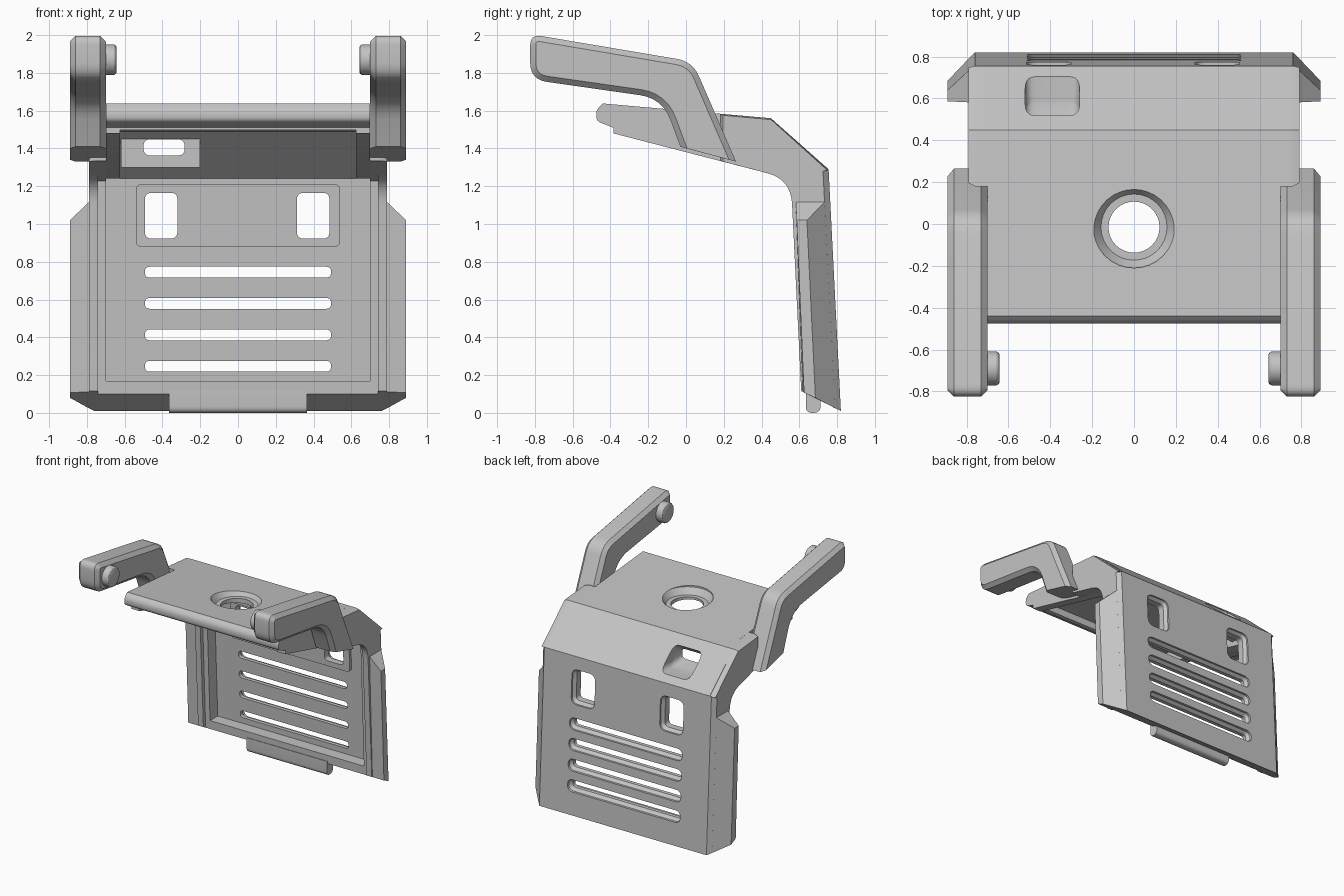
import bpy, bmesh, math
from mathutils import Vector

if "Cube" in bpy.data.objects:
    bpy.data.objects.remove(bpy.data.objects["Cube"], do_unlink=True)

grey = bpy.data.materials.new("plain_grey")
grey.use_nodes = True
COLOR = (0.55, 0.55, 0.55, 1)
grey.diffuse_color = COLOR
grey.node_tree.nodes["Principled BSDF"].inputs["Base Color"].default_value = COLOR

LEAN = -0.044      # forward lean of the back panel per unit of height


def rounded(corners, steps=5):
    """Fillet a polygon given as (u, v, reach of the fillet)."""
    out = []
    for i, (u, v, r) in enumerate(corners):
        p = Vector((u, v))
        if not r:
            out.append(p)
            continue
        a = p + (Vector(corners[i - 1][:2]) - p).normalized() * r
        b = p + (Vector(corners[(i + 1) % len(corners)][:2]) - p).normalized() * r
        for k in range(steps + 1):
            t = k / steps
            out.append(a * (1 - t) ** 2 + p * 2 * t * (1 - t) + b * t * t)
    return out


def rect(u0, u1, v0, v1, r):
    return rounded([(u0, v0, r), (u1, v0, r), (u1, v1, r), (u0, v1, r)])


def circle(r, cu, cv, n=32):
    return [(cu + r * math.cos(math.tau * i / n), cv + r * math.sin(math.tau * i / n))
            for i in range(n)]


def inset(poly, d):
    """Offset a polygon inwards by d with mitred corners."""
    n = len(poly)
    area = sum(poly[i - 1][0] * poly[i][1] - poly[i][0] * poly[i - 1][1] for i in range(n))
    s = 1 if area > 0 else -1
    out = []
    for i in range(n):
        p = Vector(poly[i])
        e = (p - Vector(poly[i - 1])).normalized()
        f = (Vector(poly[(i + 1) % n]) - p).normalized()
        m = Vector((-e.y - f.y, e.x + f.x)) * s
        out.append(p + m * (d * 2 / m.length_squared))
    return out


def loft(name, axis, layers, lean=0, mirror=False):
    """Join matching cross-sections stacked along an axis into a closed solid."""
    bm = bmesh.new()
    rings = []
    for pos, poly in layers:
        ring = []
        for u, v in poly:
            co = {"x": (pos, u, v), "y": (u, pos + lean * v, v), "z": (u, v, pos)}[axis]
            ring.append(bm.verts.new(co))
        rings.append(ring)
    n = len(rings[0])
    for a, b in zip(rings, rings[1:]):
        for i in range(n):
            j = (i + 1) % n
            bm.faces.new((a[i], a[j], b[j], b[i]))
    bm.faces.new(rings[0])
    bm.faces.new(rings[-1])
    bmesh.ops.recalc_face_normals(bm, faces=bm.faces)
    if mirror:
        dup = bmesh.ops.duplicate(bm, geom=bm.verts[:] + bm.edges[:] + bm.faces[:])["geom"]
        for v in dup:
            if isinstance(v, bmesh.types.BMVert):
                v.co.x = -v.co.x
        bmesh.ops.reverse_faces(bm, faces=[f for f in dup if isinstance(f, bmesh.types.BMFace)])
    me = bpy.data.meshes.new(name)
    bm.to_mesh(me)
    bm.free()
    me.materials.append(grey)
    ob = bpy.data.objects.new(name, me)
    bpy.context.collection.objects.link(ob)
    return ob


def cut(ob, cutters):
    for c in cutters:
        m = ob.modifiers.new("cut", "BOOLEAN")
        m.operation, m.solver, m.object = "DIFFERENCE", "EXACT", c
        bpy.context.view_layer.objects.active = ob
        bpy.ops.object.modifier_apply(modifier=m.name)


def front_y(z):
    return 0.644 + LEAN * z


def under_z(y):
    return 1.48 - 0.26 * (y + 0.38)


# Body: back panel, sloped shoulder and roof with a rounded nose
body_profile = rounded([
    (0.82, 0.01, 0), (0.755, 1.29, 0), (0.45, 1.56, 0), (-0.44, 1.638, 0),
    (-0.475, 1.605, 0.025), (-0.475, 1.545, 0.025), (-0.385, 1.51, 0), (-0.385, 1.48, 0),
    (0.59, under_z(0.59), 0), (front_y(0.1), 0.1, 0)])
body = loft("body", "x", [(-0.7, body_profile), (0.7, body_profile)])

# Raised plate around the two windows
plate = loft("window_plate", "y", [(s, rect(-0.54, 0.54, 0.88, 1.21, 0.03))
                                   for s in (0.72, 0.76)], LEAN)

# Block behind the shoulder window
block_profile = [(0.451, 1.3), (0.451, 1.45), (0.5, 1.46), (0.66, 1.32), (0.66, 1.3)]
block = loft("window_block", "x", [(-0.62, block_profile), (-0.2, block_profile)])

# Openings through the back panel, wider at the back
panel_cutters = []
openings = [rect(-0.493, 0.493, z - 0.029, z + 0.029, 0.028)
            for z in (0.247, 0.413, 0.58, 0.745)]
openings += [rect(x - 0.086, x + 0.086, 0.923, 1.165, 0.035) for x in (-0.407, 0.398)]
for shape in openings:
    wide = inset(shape, -0.02)
    panel_cutters.append(loft("opening_cutter", "y", [
        (0.5, shape), (0.775, shape), (0.8, wide), (0.9, wide)], LEAN))

# Panel recess, hollow under the roof, shoulder window and stepped round hole
recess = [(0.5, 0.17), (front_y(0.17) + 0.1, 0.17),
          (front_y(1.24) + 0.1, 1.24), (0.5, 1.24)]
hollow = [(-0.4, 1.2), (-0.4, 1.497), (-0.35, 1.497), (-0.35, 1.555),
          (0.405, 1.49), (0.689, 1.24), (0.689, 1.2)]
window_in = rect(-0.5, -0.283, 1.363, 1.448, 0.035)
window_out = rect(-0.52, -0.26, 1.335, 1.5, 0.05)
window_cutter = loft("window_cutter", "y", [
    (0.35, window_in), (0.46, window_in), (0.52, window_out), (0.9, window_out)])
body_cutters = [
    loft("recess_cutter", "x", [(-0.72, recess), (0.72, recess)]),
    loft("hollow_cutter", "x", [(-0.625, hollow), (0.625, hollow)]),
    loft("hole_cutter", "z", [(z, circle(r, 0, -0.015)) for z, r in (
        (1.2, 0.122), (1.555, 0.122), (1.555, 0.158), (1.605, 0.195), (1.7, 0.195))]),
    window_cutter,
]
cut(body, body_cutters + panel_cutters)
cut(plate, panel_cutters)
cut(block, [window_cutter])
for c in body_cutters + panel_cutters:
    bpy.data.objects.remove(c, do_unlink=True)

# Side walls beside the panel
wall = [(0.82, 0.01), (0.755, 1.29), (0.45, 1.56), (0.18, 1.583), (0.18, under_z(0.18)),
        (0.59, under_z(0.59)), (front_y(0.1), 0.1)]
parts = [body, plate, block, loft("side_walls", "x", [(0.7, wall), (0.745, wall)], mirror=True)]


# Side ribs with a curved inner corner and a bevelled outer edge
def rib(d):
    return rounded([
        (0.82 - d, 0.01 + d / 2, 0), (0.755 - d, 1.29 - d / 3, 0), (0.755 - d / 4, 1.285, 0),
        (0.45, 1.56 - d / 4, 0), (0.18 + d / 2, 1.583 - d / 4, 0),
        (0.18 + d / 2, under_z(0.18 + d / 2), 0),
        (0.555, under_z(0.555), 0.13), (0.61, 0.115, 0)], 8)


parts.append(loft("side_ribs", "x", [(0.742, rib(0)), (0.76, rib(0)), (0.79, rib(0.03))],
                  mirror=True))

# Wings flaring out from the ribs
wing_root = [(0.618, 0.112), (0.795, 0.022), (0.738, 1.12), (0.581, 1.12)]
wing_tip = [(0.625, 0.107), (0.685, 0.08), (0.64, 1.02), (0.586, 1.02)]
parts.append(loft("wings", "x", [(0.785, wing_root), (0.89, wing_tip)], mirror=True))


# Bent arms with chamfered edges and a plain foot
def arm(foot):
    return rounded([
        (-0.825, 2.005, 0.06), (0.035, 1.86, 0.085),
        (0.265 + 0.4 * foot, 1.33 - 0.92 * foot, 0),
        (-0.03 + 0.35 * foot, 1.41 - 0.94 * foot, 0),
        (-0.125, 1.665, 0.12), (-0.825, 1.765, 0.09)], 6)


arm_in = inset(arm(0.038), 0.03)
parts.append(loft("arms", "x", [(0.7, arm_in), (0.73, arm(0)), (0.86, arm(0)), (0.89, arm_in)],
                  mirror=True))

# Pegs on the inner side of the arms
parts.append(loft("pegs", "x", [(x, circle(r, -0.69, 1.87)) for x, r in (
    (0.642, 0.065), (0.647, 0.075), (0.657, 0.081), (0.72, 0.081))], mirror=True))

# Tab under the panel
tab = rounded([(0.634, 0.12, 0), (0.712, 0.12, 0), (0.712, 0, 0.035), (0.634, 0, 0.035)])
parts.append(loft("bottom_tab", "x", [(-0.365, tab), (0.365, tab)]))

for ob in parts:
    bpy.ops.object.select_all(action="DESELECT")
    ob.select_set(True)
    bpy.context.view_layer.objects.active = ob
    bpy.ops.object.shade_smooth_by_angle(angle=math.radians(28))
